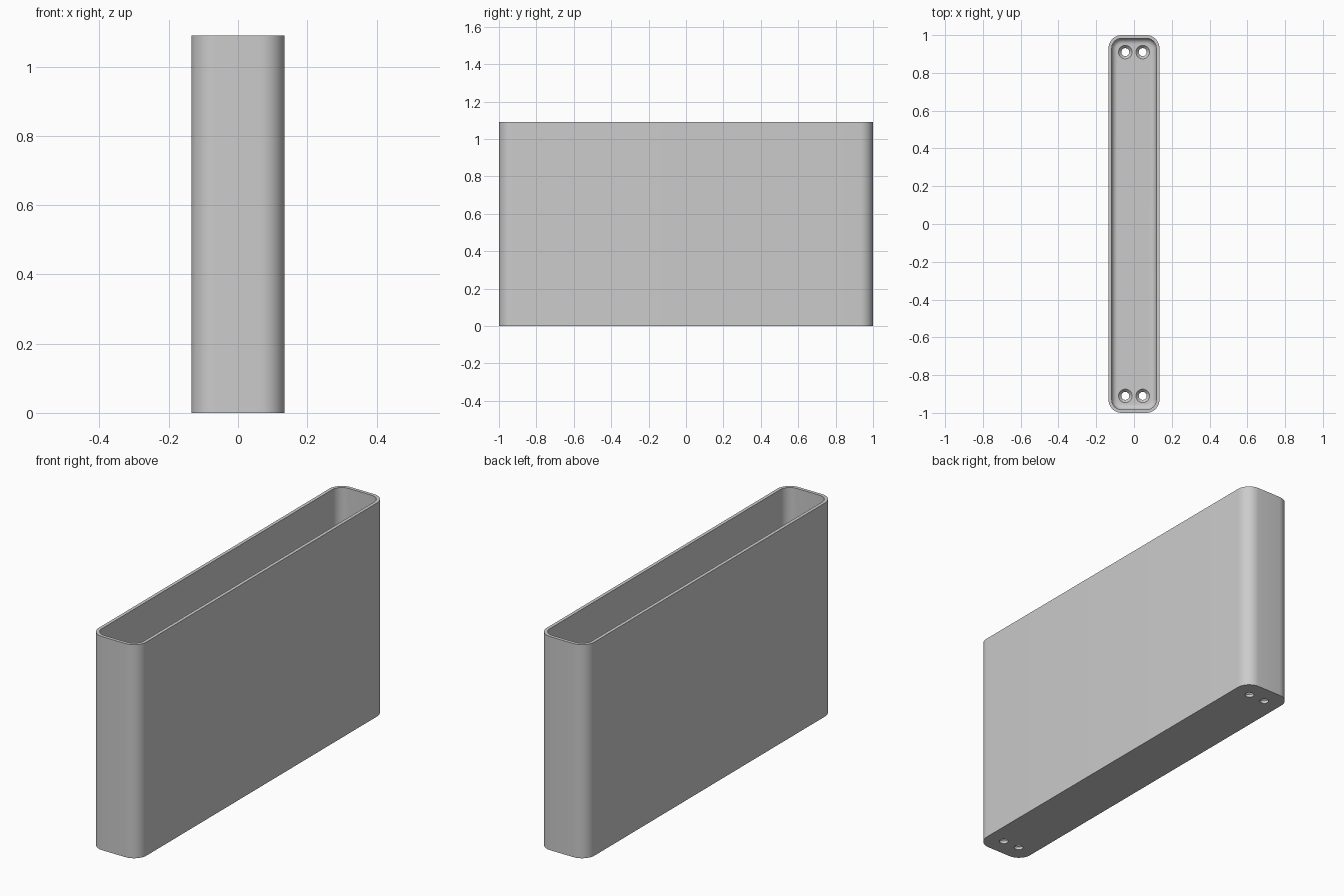
import bpy, bmesh, math

old = bpy.data.objects.get("Cube")
if old:
    bpy.data.objects.remove(old, do_unlink=True)

HX, HY, HEIGHT = 0.135, 1.0, 1.09
CORNER, WALL, FLOOR, FILLET = 0.07, 0.017, 0.03, 0.03

grey = bpy.data.materials.new("light grey")
grey.use_nodes = True
colour = (0.6, 0.6, 0.6, 1)
grey.diffuse_color = colour
grey.node_tree.nodes["Principled BSDF"].inputs["Base Color"].default_value = colour


def make_object(name, bm):
    bmesh.ops.recalc_face_normals(bm, faces=bm.faces)
    mesh = bpy.data.meshes.new(name)
    bm.to_mesh(mesh)
    bm.free()
    obj = bpy.data.objects.new(name, mesh)
    bpy.context.collection.objects.link(obj)
    mesh.materials.append(grey)
    return obj


def rounded_ring(bm, inset, z, steps=10):
    radius = CORNER - inset
    ring = []
    for q, (sx, sy) in enumerate([(1, 1), (-1, 1), (-1, -1), (1, -1)]):
        for i in range(steps + 1):
            a = math.pi / 2 * (q + i / steps)
            ring.append(bm.verts.new((sx * (HX - CORNER) + radius * math.cos(a),
                                      sy * (HY - CORNER) + radius * math.sin(a), z)))
    return ring


def circle_ring(bm, x, y, radius, z, steps=32):
    return [bm.verts.new((x + radius * math.cos(math.tau * i / steps),
                          y + radius * math.sin(math.tau * i / steps), z))
            for i in range(steps)]


def loft(bm, rings):
    for low, high in zip(rings, rings[1:]):
        for i in range(len(low)):
            j = (i + 1) % len(low)
            bm.faces.new((low[i], low[j], high[j], high[i]))
    bm.faces.new(rings[0][::-1])
    bm.faces.new(rings[-1])


# Open tray: outer wall, rim, inner wall, rounded edge down to the floor
bm = bmesh.new()
section = [(0, 0), (0, HEIGHT), (WALL, HEIGHT)]
for i in range(9):
    a = math.pi / 2 * i / 8
    section.append((WALL + FILLET * (1 - math.cos(a)),
                    FLOOR + FILLET * (1 - math.sin(a))))
loft(bm, [rounded_ring(bm, inset, z) for inset, z in section])
tray = make_object("open_box", bm)

# Countersunk screw holes, a pair at each end
bm = bmesh.new()
for x in (-0.046, 0.046):
    for y in (-0.91, 0.91):
        loft(bm, [circle_ring(bm, x, y, r, z) for r, z in
                  [(0.021, -0.02), (0.021, 0.014), (0.036, FLOOR), (0.036, 0.04)]])
cutter = make_object("screw_hole_cutter", bm)

cut = tray.modifiers.new("screw_holes", 'BOOLEAN')
cut.object = cutter
cut.operation = 'DIFFERENCE'
cut.solver = 'EXACT'
bpy.ops.object.select_all(action='DESELECT')
bpy.context.view_layer.objects.active = tray
tray.select_set(True)
bpy.ops.object.modifier_apply(modifier=cut.name)
bpy.data.objects.remove(cutter, do_unlink=True)
bpy.ops.object.shade_smooth_by_angle(angle=math.radians(30))
